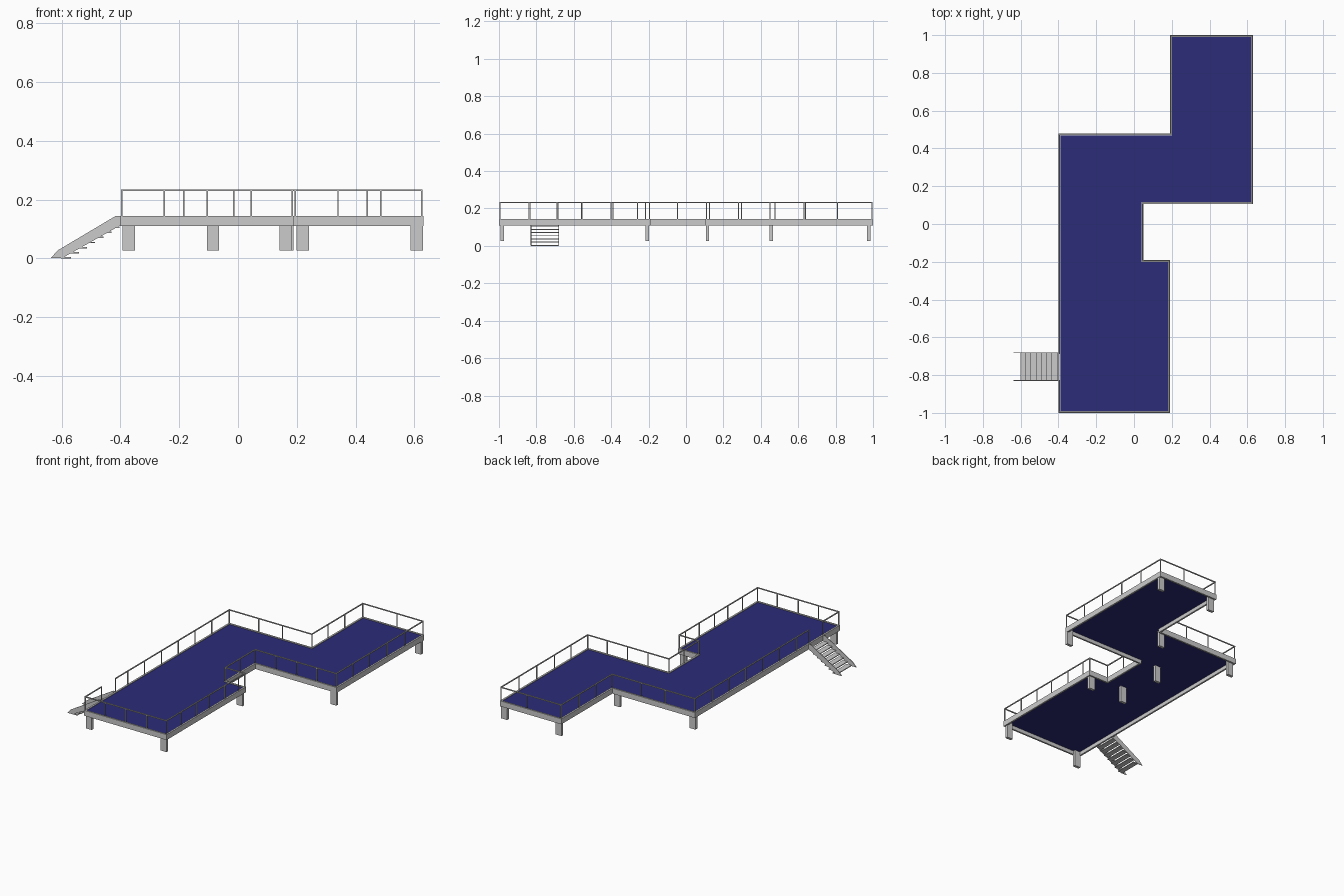
import bpy, bmesh
from mathutils import Vector

if "Cube" in bpy.data.objects:
    bpy.data.objects.remove(bpy.data.objects["Cube"])

# Deck outline, counter-clockwise
OUT = [(-.40, -1), (.19, -1), (.19, -.19), (.05, -.19), (.05, .105),
       (.63, .105), (.63, 1), (.19, 1), (.19, .48), (-.40, .48)]
Z0, Z1, RAIL = .11, .145, .2315


def inset(poly, d):
    """Move every edge of a right-angled polygon inwards by d."""
    res = []
    for i, p in enumerate(poly):
        p = Vector(p)
        a = (p - Vector(poly[i - 1])).normalized()
        b = (Vector(poly[(i + 1) % len(poly)]) - p).normalized()
        res.append(p + d * (Vector((-a.y, a.x)) + Vector((-b.y, b.x))))
    return res


def finish(bm, name, mat=None):
    bmesh.ops.recalc_face_normals(bm, faces=bm.faces)
    me = bpy.data.meshes.new(name)
    bm.to_mesh(me)
    bm.free()
    ob = bpy.data.objects.new(name, me)
    bpy.context.collection.objects.link(ob)
    if mat:
        me.materials.append(mat)
    return ob


def box(bm, lo, hi):
    vs = bmesh.ops.create_cube(bm, size=1)['verts']
    for v in vs:
        v.co = [(l + h) / 2 + c * (h - l) for l, h, c in zip(lo, hi, v.co)]


def prism(bm, pts, direction):
    f = bm.faces.new([bm.verts.new(p) for p in pts])
    r = bmesh.ops.extrude_face_region(bm, geom=[f])
    bmesh.ops.translate(bm, vec=direction,
                        verts=[v for v in r['geom'] if isinstance(v, bmesh.types.BMVert)])


# Perimeter frame
bm = bmesh.new()
inner = inset(OUT, .011)
rings = [[bm.verts.new((p[0], p[1], z)) for p in poly]
         for poly, z in ((OUT, Z0), (OUT, Z1), (inner, Z1), (inner, Z0))]
n = len(OUT)
for k in range(4):
    a, b = rings[k], rings[(k + 1) % 4]
    for i in range(n):
        j = (i + 1) % n
        bm.faces.new((a[i], a[j], b[j], b[i]))
finish(bm, "perimeter_frame")

# Blue floor panel
blue = bpy.data.materials.new("floor_blue")
blue.diffuse_color = (.025, .025, .19, 1)
blue.use_nodes = True
blue.node_tree.nodes["Principled BSDF"].inputs["Base Color"].default_value = blue.diffuse_color
bm = bmesh.new()
prism(bm, [(p.x, p.y, .134) for p in inner], (0, 0, .007))
finish(bm, "floor_panel", blue)

# Support legs
LEGS = [(-.372, -.982), (.162, -.982), (.162, -.208), (-.085, -.208), (-.085, .115),
        (.608, .115), (.608, .978), (.22, .978), (.168, .455), (-.372, .455)]
for i, (x, y) in enumerate(LEGS):
    bm = bmesh.new()
    box(bm, (x - .021, y - .009, .027), (x + .021, y + .009, .138))
    finish(bm, f"support_leg_{i + 1}")

# Handrail and posts: intermediate post positions along each edge
line = inset(OUT, .005)
MID = [(-.25, -.105, .045), (-.84, -.69, -.555, -.40, -.26), (), (-.045,),
       (.195, .34, .485), (.28, .45, .63, .81), (.44,), (.64, .81),
       (-.015, -.185), (.297, .125, -.045, -.217, -.39, -.56)]
GAP = (-.83, -.685)  # stair opening on the left edge
posts, rails = bmesh.new(), bmesh.new()
r = .0025


def post(x, y):
    box(posts, (x - r, y - r, Z1 - .004), (x + r, y + r, RAIL))


def rail(a, b):
    lo = [min(a[k], b[k]) - .003 for k in (0, 1)]
    hi = [max(a[k], b[k]) + .003 for k in (0, 1)]
    box(rails, (*lo, RAIL - .003), (*hi, RAIL + .003))


for i, p in enumerate(line):
    q = line[(i + 1) % n]
    post(p.x, p.y)
    along_x = abs(p.y - q.y) < 1e-4
    for m in MID[i]:
        post(m, p.y) if along_x else post(p.x, m)
    if i == n - 1:
        for y in GAP:
            post(p.x, y)
        rail(p, (p.x, GAP[1]))
        rail((p.x, GAP[0]), q)
    else:
        rail(p, q)
finish(posts, "railing_posts")
finish(rails, "handrail")

# Stair stringers
SIDE = [(-.637, .001), (-.612, .028), (-.415, Z1), (-.399, Z1), (-.399, .113), (-.598, .001)]
for name, y in (("front_stringer", -.831), ("back_stringer", -.683)):
    bm = bmesh.new()
    prism(bm, [(x, y, z) for x, z in SIDE], (0, .004, 0))
    finish(bm, name)

# Stair treads
bm = bmesh.new()
for i in range(7):
    x, z = -.602 + i * .0275, i * .0172
    box(bm, (x, -.828, z), (x + .034, -.682, z + .005))
finish(bm, "stair_treads")
